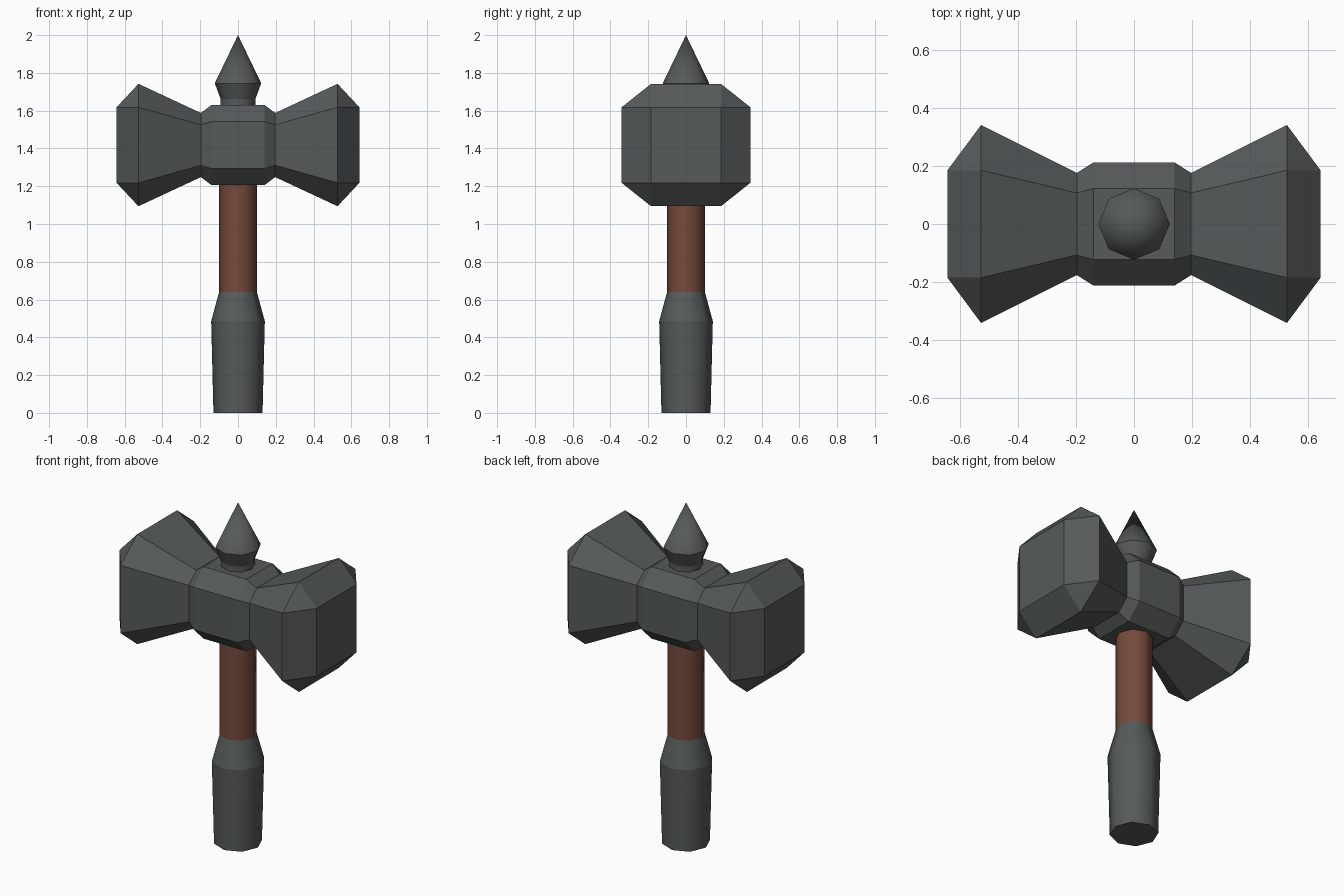
import bpy, bmesh, math

if "Cube" in bpy.data.objects:
    bpy.data.objects.remove(bpy.data.objects["Cube"])

def material(name, rgb):
    m = bpy.data.materials.new(name)
    m.diffuse_color = (*rgb, 1)
    m.use_nodes = True
    m.node_tree.nodes["Principled BSDF"].inputs["Base Color"].default_value = m.diffuse_color
    return m

IRON = material("dark iron", (0.092, 0.103, 0.102))
WOOD = material("brown wood", (0.18, 0.068, 0.045))

def finish(name, bm, mat):
    bmesh.ops.recalc_face_normals(bm, faces=bm.faces[:])
    me = bpy.data.meshes.new(name)
    bm.to_mesh(me)
    bm.free()
    me.materials.append(mat)
    ob = bpy.data.objects.new(name, me)
    bpy.context.collection.objects.link(ob)
    return ob

def bridge(bm, a, b):
    n = len(a)
    return [bm.faces.new((a[i], a[(i + 1) % n], b[(i + 1) % n], b[i])) for i in range(n)]

def turned(name, profile, mat):
    """Eight-sided lathe of (radius, z): smooth around, sharp at each ring."""
    bm = bmesh.new()
    rings = []
    for r, z in profile:
        if r == 0:
            rings.append([bm.verts.new((0, 0, z))])
        else:
            rings.append([bm.verts.new((r * math.cos(i * math.pi / 4), r * math.sin(i * math.pi / 4), z))
                          for i in range(8)])
    sides = []
    for a, b in zip(rings, rings[1:]):
        if len(b) == 1:
            sides += [bm.faces.new((a[i], a[(i + 1) % 8], b[0])) for i in range(8)]
        else:
            sides += bridge(bm, a, b)
    for f in sides:
        f.smooth = True
    for ring in (rings[0], rings[-1]):
        if len(ring) > 1:
            bm.faces.new(ring)
    for e in bm.edges:
        e.smooth = abs(e.verts[0].co.z - e.verts[1].co.z) > 1e-5
    return finish(name, bm, mat)

# Handle, grip and top spike
turned("grip", [(0.13, 0), (0.142, 0.485), (0.1, 0.64)], IRON)
turned("shaft", [(0.1, 0.64), (0.1, 1.22)], WOOD)
turned("top_spike", [(0.092, 1.62), (0.092, 1.662), (0.123, 1.745), (0, 2.0)], IRON)

# Double hammer head: chamfered sections (x, y outer, y inner, z outer, z inner)
half = [(0.14, 0.212, 0.122, 0.212, 0.125),
        (0.197, 0.176, 0.107, 0.17, 0.107),
        (0.527, 0.341, 0.185, 0.324, 0.2)]
sections = [(-s[0], *s[1:]) for s in reversed(half)] + half
ZC = 1.418
bm = bmesh.new()
rings = []
for x, yo, yi, zo, zi in sections:
    pts = [(yo, zi), (yi, zo), (-yi, zo), (-yo, zi), (-yo, -zi), (-yi, -zo), (yi, -zo), (yo, -zi)]
    rings.append([bm.verts.new((x, y, ZC + z)) for y, z in pts])
for a, b in zip(rings, rings[1:]):
    bridge(bm, a, b)
# Striking faces: bevelled rectangle with triangular corners
for ring, x in ((rings[0], -0.643), (rings[-1], 0.643)):
    c = [bm.verts.new((x, sy * 0.185, ZC + sz * 0.2)) for sy, sz in ((1, 1), (-1, 1), (-1, -1), (1, -1))]
    bm.faces.new(c)
    bm.faces.new((ring[0], ring[1], c[0]))
    bm.faces.new((ring[1], ring[2], c[1], c[0]))
    bm.faces.new((ring[2], ring[3], c[1]))
    bm.faces.new((ring[3], ring[4], c[2], c[1]))
    bm.faces.new((ring[4], ring[5], c[2]))
    bm.faces.new((ring[5], ring[6], c[3], c[2]))
    bm.faces.new((ring[6], ring[7], c[3]))
    bm.faces.new((ring[7], ring[0], c[0], c[3]))
finish("hammer_head", bm, IRON)
